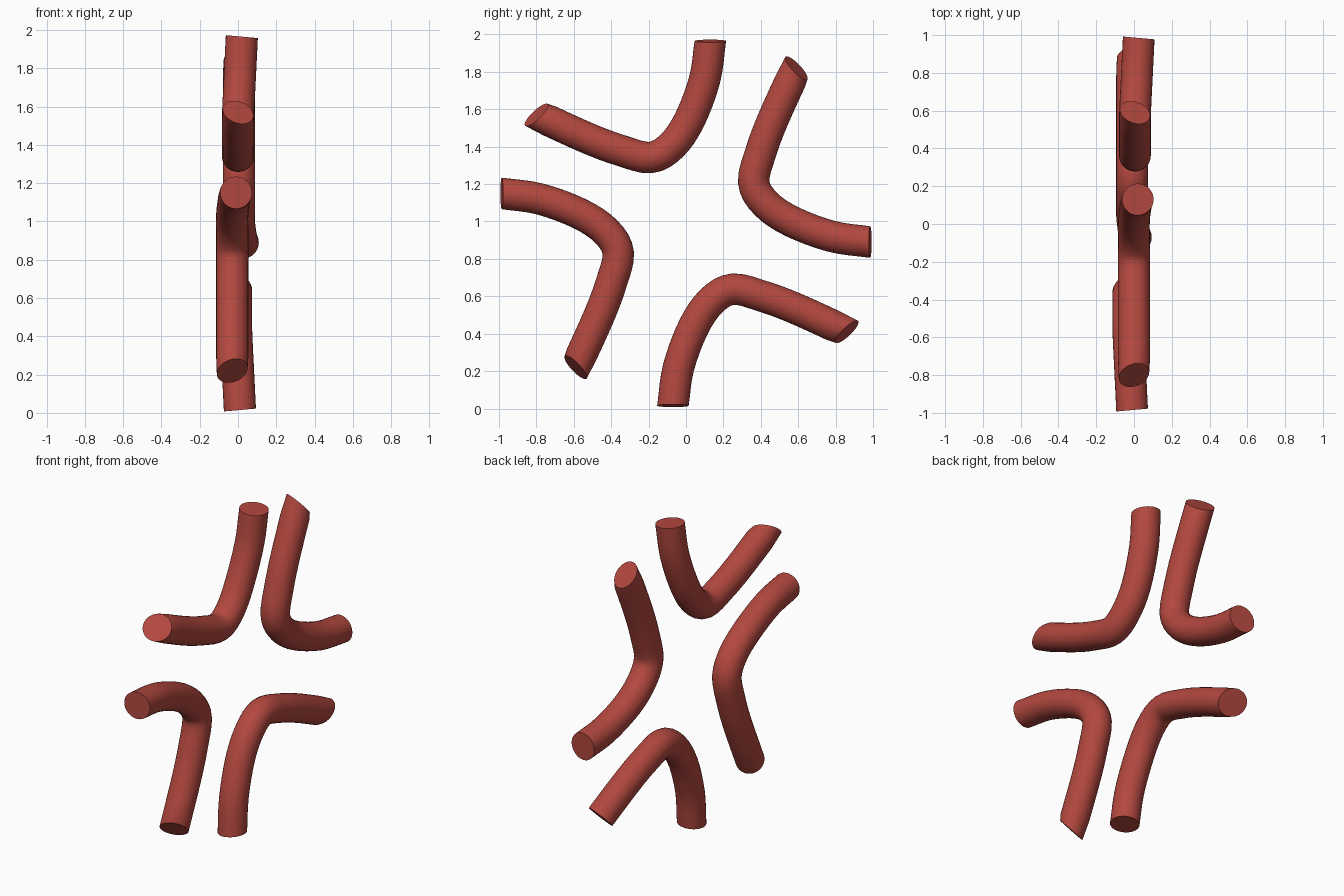
import bpy, bmesh, math
from mathutils import Vector, Matrix

cube = bpy.data.objects.get("Cube")
if cube:
    bpy.data.objects.remove(cube, do_unlink=True)

RADIUS, SIDES, STEPS = 0.084, 32, 4
CENTRE = Vector((0, 0.02, 1.0))

# One red material
red = bpy.data.materials.new("brick_red")
red.use_nodes = True
colour = (0.45, 0.065, 0.05, 1)
red.diffuse_color = colour
shader = next(n for n in red.node_tree.nodes if n.type == 'BSDF_PRINCIPLED')
shader.inputs["Base Color"].default_value = colour
shader.inputs["Roughness"].default_value = 0.7

# Centreline of the bent tube and the directions its end caps face
PATH = [Vector(p) for p in (
    (0, -0.80, 1.57), (0, -0.525, 1.445), (0, -0.35, 1.38), (0, -0.19, 1.342),
    (0, -0.075, 1.406), (0, 0.02, 1.545), (0.01, 0.10, 1.76), (0.02, 0.13, 1.965))]
START_FACING = Vector((0.28, -0.67, 0.7))
END_FACING = Vector((0.09, 0, 1))


def smooth_path(points):
    """Catmull-Rom samples through the points."""
    ext = [2 * points[0] - points[1]] + points + [2 * points[-1] - points[-2]]
    out = []
    for a, b, c, d in zip(ext, ext[1:], ext[2:], ext[3:]):
        for i in range(STEPS):
            t = i / STEPS
            out.append(b + (c - a) * t / 2 + (a - 2.5 * b + 2 * c - d / 2) * t ** 2
                       + (1.5 * (b - c) + (d - a) / 2) * t ** 3)
    return out + [points[-1]]


def add_tube(name, turns, offset):
    """Sweep a circle along the path, turned in quarter steps about the centre."""
    centres = smooth_path(PATH)
    last = len(centres) - 1
    bm = bmesh.new()
    rings = []
    for i, c in enumerate(centres):
        if i == 0:
            t = -START_FACING
        elif i == last:
            t = END_FACING
        else:
            t = centres[i + 1] - centres[i - 1]
        t = t.normalized()
        u = Vector((1, 0, 0))
        u = (u - t * u.dot(t)).normalized()
        v = t.cross(u)
        angles = [math.tau * k / SIDES for k in range(SIDES)]
        rings.append([bm.verts.new(c + RADIUS * (u * math.cos(a) + v * math.sin(a)))
                      for a in angles])
    for r, s in zip(rings, rings[1:]):
        for k in range(SIDES):
            n = (k + 1) % SIDES
            bm.faces.new((r[k], r[n], s[n], s[k])).smooth = True
    # Flat caps with crisp rims
    for ring in (rings[0][::-1], rings[-1]):
        cap = bm.faces.new(ring)
        cap.smooth = False
        for e in cap.edges:
            e.smooth = False
    place = (Matrix.Translation(CENTRE + Vector(offset))
             @ Matrix.Rotation(-turns * math.pi / 2, 4, 'X')
             @ Matrix.Translation(-CENTRE))
    bmesh.ops.transform(bm, matrix=place, verts=bm.verts)
    bmesh.ops.recalc_face_normals(bm, faces=bm.faces)
    mesh = bpy.data.meshes.new(name)
    bm.to_mesh(mesh)
    bm.free()
    mesh.materials.append(red)
    bpy.context.collection.objects.link(bpy.data.objects.new(name, mesh))


# Four bent tubes around the middle, each slightly shifted
add_tube("upper_front_tube", 0, (0, 0, 0))
add_tube("upper_back_tube", 1, (0.005, 0, 0))
add_tube("lower_back_tube", 2, (-0.01, 0.02, -0.02))
add_tube("lower_front_tube", 3, (-0.03, -0.04, 0.04))
